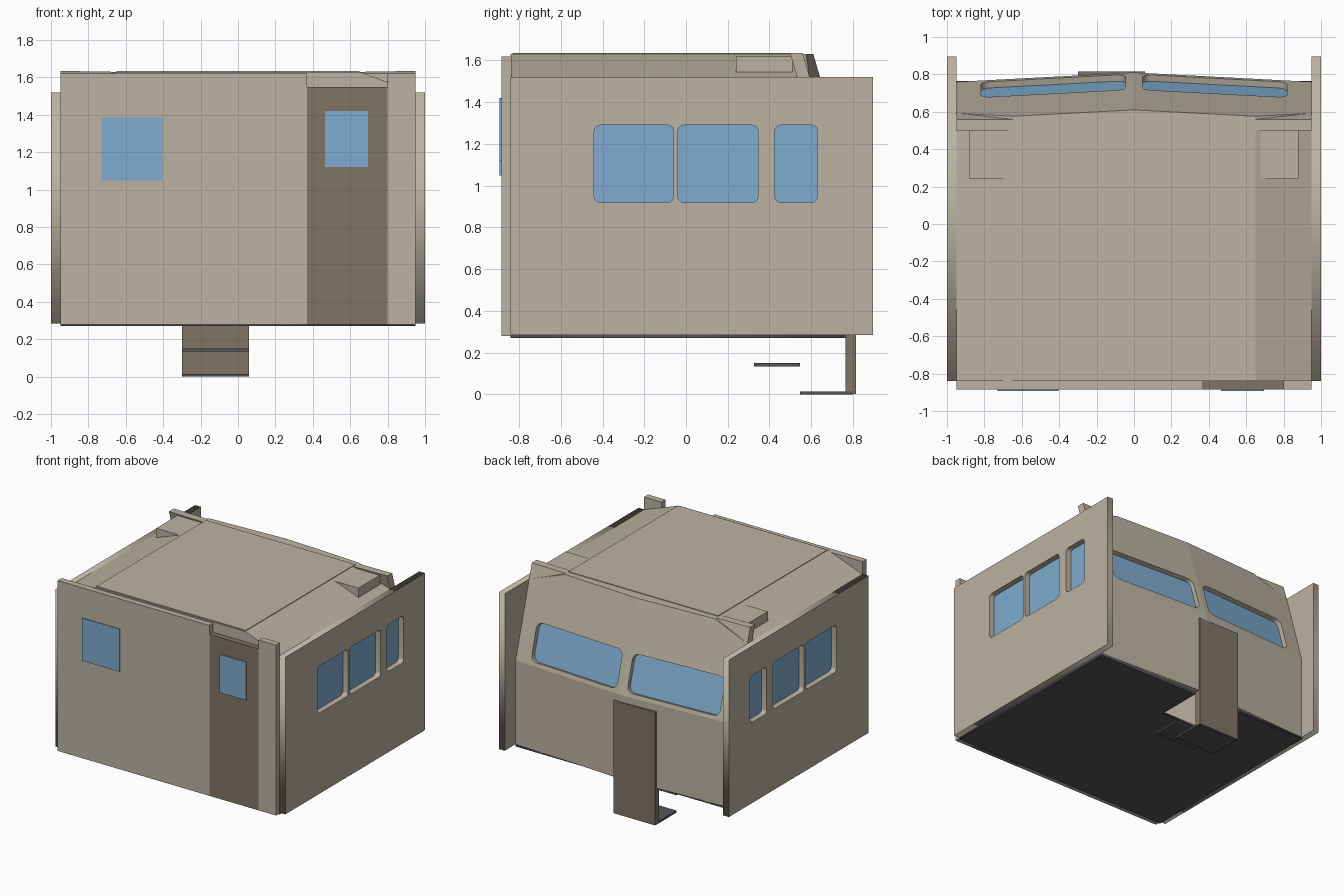
import bpy, bmesh, math
from mathutils import Vector, Matrix

cube = bpy.data.objects.get("Cube")
if cube:
    bpy.data.objects.remove(cube, do_unlink=True)


def material(name, rgb):
    m = bpy.data.materials.new(name)
    m.use_nodes = True
    m.diffuse_color = (*rgb, 1)
    m.node_tree.nodes["Principled BSDF"].inputs["Base Color"].default_value = (*rgb, 1)
    return m


BEIGE = material("beige paint", (0.50, 0.45, 0.36))
BROWN = material("brown door", (0.22, 0.175, 0.13))
GLASS = material("blue glass", (0.21, 0.41, 0.62))
DARK = material("dark floor", (0.09, 0.09, 0.10))


def mirror(ob):
    ob.modifiers.new("Mirror", "MIRROR")
    return ob


def link(name, bm, mat):
    bmesh.ops.recalc_face_normals(bm, faces=bm.faces)
    me = bpy.data.meshes.new(name)
    bm.to_mesh(me)
    bm.free()
    me.materials.append(mat)
    ob = bpy.data.objects.new(name, me)
    bpy.context.collection.objects.link(ob)
    return ob


def loft(name, loop_a, loop_b, mat):
    """Solid between two matching outlines."""
    bm = bmesh.new()
    a = [bm.verts.new(p) for p in loop_a]
    b = [bm.verts.new(p) for p in loop_b]
    bm.faces.new(a)
    bm.faces.new(b)
    for i in range(len(a)):
        j = (i + 1) % len(a)
        bm.faces.new((a[i], a[j], b[j], b[i]))
    return link(name, bm, mat)


def box(name, x, y, z, mat):
    def ring(h):
        return [(x[0], y[0], h), (x[1], y[0], h), (x[1], y[1], h), (x[0], y[1], h)]
    return loft(name, ring(z[0]), ring(z[1]), mat)


def rect(u0, u1, v0, v1, r=0.0):
    """Rectangle outline, with rounded corners if r is set."""
    if not r:
        return [(u0, v0), (u1, v0), (u1, v1), (u0, v1)]
    centres = [(u1 - r, v1 - r), (u0 + r, v1 - r), (u0 + r, v0 + r), (u1 - r, v0 + r)]
    return [(cu + r * math.cos(t), cv + r * math.sin(t))
            for k, (cu, cv) in enumerate(centres)
            for t in [(k + s / 5) * math.pi / 2 for s in range(6)]]


def plate(name, outlines, origin, u, v, depth, thick, mat):
    """Flat panel with holes; its near face lies depth along the u x v normal."""
    cu = bpy.data.curves.new(name, "CURVE")
    cu.dimensions = "2D"
    cu.fill_mode = "BOTH"
    cu.extrude = thick / 2
    for pts in outlines:
        sp = cu.splines.new("POLY")
        sp.points.add(len(pts) - 1)
        for p, (a, b) in zip(sp.points, pts):
            p.co = (a, b, 0, 1)
        sp.use_cyclic_u = True
    ob = bpy.data.objects.new(name, cu)
    bpy.context.collection.objects.link(ob)
    bpy.ops.object.select_all(action="DESELECT")
    ob.select_set(True)
    bpy.context.view_layer.objects.active = ob
    bpy.ops.object.convert(target="MESH")
    ob = bpy.context.object
    u, v = Vector(u).normalized(), Vector(v).normalized()
    n = u.cross(v).normalized()
    o = Vector(origin) + n * (depth + thick / 2)
    ob.data.transform(Matrix((u, v, n)).transposed().to_4x4())
    ob.data.transform(Matrix.Translation(o))
    ob.data.materials.clear()
    ob.data.materials.append(mat)
    return ob


X, Y, Z = (1, 0, 0), (0, 1, 0), (0, 0, 1)
EAVE, TOP, KINK = 1.52, 1.63, 0.945

# Side walls with three rounded windows each
wins = [rect(a, b, 0.92, 1.29, 0.03) for a, b in ((-0.44, -0.06), (-0.04, 0.345), (0.425, 0.63))]
mirror(plate("side_wall", [rect(-0.84, 0.895, 0.285, EAVE)] + wins, (0.95, 0, 0), Y, Z, 0, 0.05, BEIGE))
mirror(plate("side_glass", [rect(-0.46, 0.65, 0.90, 1.31)], (0.95, 0, 0), Y, Z, 0, 0.006, GLASS))

# Entry wall, door and their window panes
box("entry_wall", (-0.95, 0.37), (-0.885, -0.835), (0.28, 1.62), BEIGE)
box("entry_corner_post", (0.8, 0.95), (-0.885, -0.835), (0.28, 1.62), BEIGE)
box("entry_door", (0.37, 0.8), (-0.885, -0.835), (0.28, 1.55), BROWN)
box("entry_wall_pane", (-0.73, -0.405), (-0.893, -0.885), (1.05, 1.385), GLASS)
box("entry_door_pane", (0.465, 0.695), (-0.893, -0.885), (1.12, 1.42), GLASS)

# Windscreen wall: slightly pointed, upright below and leaning back above
base = (0, 0.81, KINK)
across, lean = (0.95, -0.05, 0), (0, -0.2, 0.685)
slope = Vector(lean).length
eave_v = slope * (EAVE - KINK) / (TOP - KINK)
mirror(plate("lower_windscreen_wall", [rect(0, 0.951, 0.285 - KINK, 0)], base, across, Z, 0, 0.04, BEIGE))
outline = [(0, 0), (0.951, 0), (0.951, eave_v), (0.651, slope), (0, slope)]
mirror(plate("windscreen_frame", [outline, rect(0.045, 0.82, 0.03, 0.32, 0.05)],
             base, across, lean, 0, 0.045, BEIGE))
mirror(plate("windscreen_glass", [rect(0.03, 0.85, 0.015, 0.34)], base, across, lean, 0.035, 0.006, GLASS))

# Roof: flat centre with sloping shoulders, thickened inwards
bm = bmesh.new()
rows = [[bm.verts.new(p) for p in row] for row in (
    [(0, -0.84, TOP), (0.65, -0.84, TOP), (0.95, -0.84, EAVE)],
    [(0, 0.61, TOP), (0.65, 0.576, TOP), (0.95, 0.592, EAVE)])]
for i in range(2):
    bm.faces.new((rows[0][i], rows[0][i + 1], rows[1][i + 1], rows[1][i]))
roof = link("roof", bm, BEIGE)
if roof.data.polygons[0].normal.z < 0:
    roof.data.flip_normals()
solid = roof.modifiers.new("Thickness", "SOLIDIFY")
solid.thickness = 0.03
solid.offset = -1
mirror(roof)
box("roof_panel", (-0.65, 0.65), (-0.83, 0.53), (TOP - 0.005, TOP + 0.005), BEIGE)
gable = [(0, 1.45), (0.95, 1.45), (0.95, EAVE), (0.65, TOP), (0, TOP)]
mirror(loft("roof_gable", [(x, -0.84, z) for x, z in gable], [(x, -0.82, z) for x, z in gable], BEIGE))

# Roof shoulder fins and wedge vents
tri = [(0.65, TOP), (0.95, TOP + 0.005), (0.95, EAVE)]
mirror(loft("roof_fin", [(x, 0.50 + (TOP - z) * 0.3, z) for x, z in tri],
            [(x, 0.56 + (TOP - z) * 0.3, z) for x, z in tri], BEIGE))
wedge = [(0.67, 1.62), (0.88, 1.62), (0.88, 1.54)]
mirror(loft("roof_vent", [(x, 0.24, z) for x, z in wedge], [(x, 0.51, z) for x, z in wedge], BEIGE))

# Floor with a stairwell opening, steps and the outer stairwell panel
hole = rect(-0.3, 0.06, 0.4, 0.76)
plate("floor", [rect(-0.95, 0.95, -0.84, 0.765), hole], (0, 0, 0.27), X, Y, 0, 0.015, DARK)
box("upper_step", (-0.3, 0.06), (0.325, 0.545), (0.135, 0.15), DARK)
box("lower_step", (-0.3, 0.06), (0.545, 0.80), (0, 0.015), DARK)
box("stairwell_panel", (-0.3, 0.06), (0.765, 0.815), (0.002, 0.89), BROWN)
